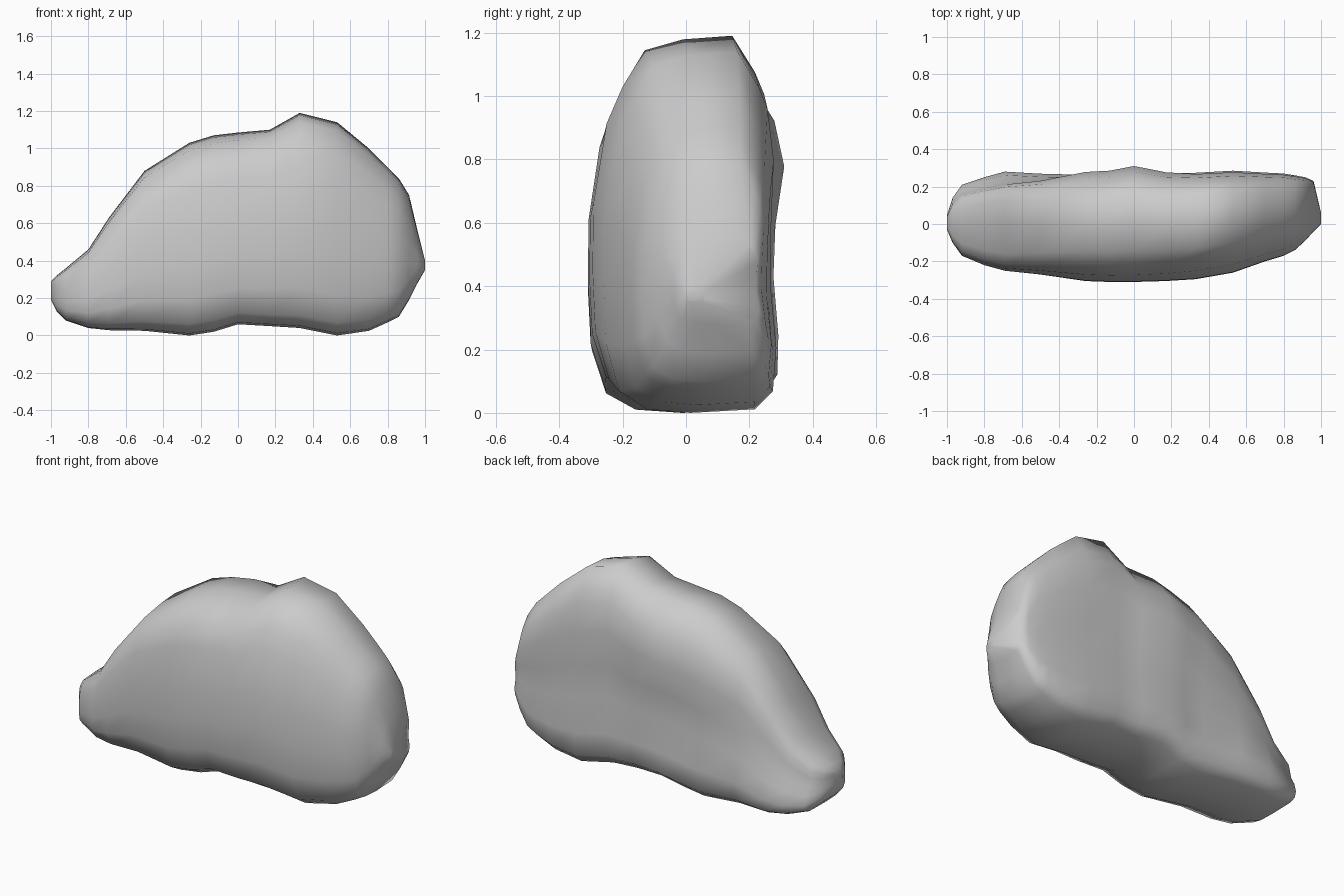
import bpy, bmesh

# Stations along the rock: x, bottom z, top z, front y, back y
stations = [
    (-1.00, 0.19, 0.29, -0.03, 0.05),
    (-0.97, 0.13, 0.32, -0.10, 0.14),
    (-0.92, 0.08, 0.36, -0.17, 0.21),
    (-0.80, 0.04, 0.46, -0.22, 0.25),
    (-0.69, 0.028, 0.63, -0.25, 0.28),
    (-0.50, 0.025, 0.88, -0.27, 0.275),
    (-0.26, 0.00, 1.03, -0.305, 0.28),
    (-0.13, 0.02, 1.07, -0.31, 0.285),
    (0.00, 0.06, 1.085, -0.31, 0.31),
    (0.17, 0.05, 1.10, -0.305, 0.28),
    (0.33, 0.04, 1.19, -0.295, 0.275),
    (0.53, 0.00, 1.14, -0.26, 0.285),
    (0.70, 0.025, 1.00, -0.20, 0.275),
    (0.80, 0.07, 0.90, -0.17, 0.27),
    (0.86, 0.10, 0.84, -0.14, 0.26),
    (0.915, 0.19, 0.75, -0.09, 0.25),
    (0.96, 0.28, 0.56, -0.04, 0.23),
    (1.00, 0.35, 0.40, 0.00, 0.06),
]

# Cross-section from front (-1) to back (1): u at left, middle and right; height v
section = [
    (0.42, 0.50, 0.55, 1.00), (0.62, 0.78, 0.80, 0.90), (0.69, 0.90, 0.90, 0.84),
    (0.74, 1.00, 0.97, 0.70), (0.80, 0.91, 0.94, 0.52), (0.93, 0.89, 0.93, 0.36),
    (1.00, 0.94, 1.00, 0.18), (0.95, 0.93, 0.96, 0.06), (0.75, 0.72, 0.75, 0.01),
    (0.0, 0.0, 0.0, 0.00),
    (-0.50, -0.50, -0.50, 0.01), (-0.82, -0.82, -0.82, 0.06),
    (-0.97, -0.97, -0.97, 0.19), (-1.00, -1.00, -1.00, 0.36),
    (-1.00, -0.99, -0.99, 0.54), (-0.95, -0.88, -0.84, 0.76),
    (-0.87, -0.77, -0.66, 0.86), (-0.66, -0.45, -0.42, 0.96),
    (0.0, 0.0, 0.0, 0.99),
]


def blend(x, left, mid, right):
    if x < 0:
        t = min(1, max(0, (-0.25 - x) / 0.4))
        return mid + (left - mid) * t
    t = min(1, max(0, (x - 0.05) / 0.3))
    return mid + (right - mid) * t


# Loft the sections into one closed boulder
bm = bmesh.new()
rings = []
for x, zb, zt, yf, yb in stations:
    mid, half = (yf + yb) / 2, (yb - yf) / 2
    rings.append([bm.verts.new((x, mid + blend(x, *u) * half, zb + v * (zt - zb)))
                  for *u, v in section])
n = len(section)
for a, b in zip(rings, rings[1:]):
    for i in range(n):
        j = (i + 1) % n
        bm.faces.new((a[i], a[j], b[j], b[i]))
bm.faces.new(rings[0])
bm.faces.new(rings[-1])
bmesh.ops.recalc_face_normals(bm, faces=bm.faces[:])
for f in bm.faces:
    f.smooth = True

mesh = bpy.data.meshes.new("boulder")
bm.to_mesh(mesh)
bm.free()
rock = bpy.data.objects.new("boulder", mesh)
bpy.context.collection.objects.link(rock)
